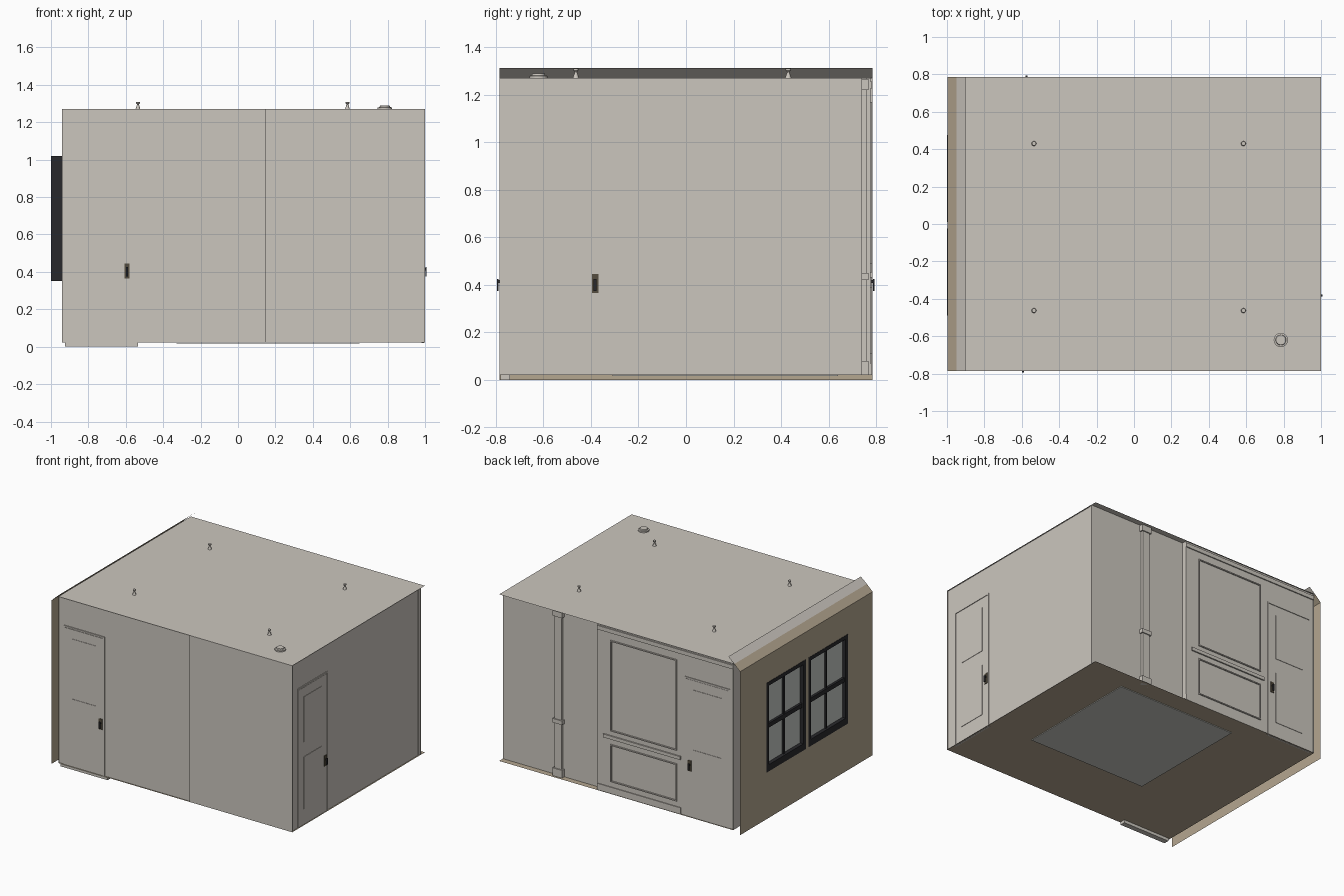
import bpy, bmesh, math
from mathutils import Matrix

if "Cube" in bpy.data.objects:
    bpy.data.objects.remove(bpy.data.objects["Cube"])


def mat(name, r, g, b):
    m = bpy.data.materials.new(name)
    m.diffuse_color = (r, g, b, 1)
    m.use_nodes = True
    m.node_tree.nodes["Principled BSDF"].inputs["Base Color"].default_value = m.diffuse_color
    return m


PLASTER = mat("warm white plaster", 0.60, 0.565, 0.515)
TAN = mat("tan", 0.46, 0.385, 0.28)
BLACK = mat("window black", 0.022, 0.022, 0.025)
GLASS = mat("pale glass", 0.55, 0.57, 0.55)
BRASS = mat("dark bronze", 0.09, 0.075, 0.05)
RUG = mat("pale grey rug", 0.58, 0.58, 0.54)


def finish(name, bm, material):
    me = bpy.data.meshes.new(name)
    bm.to_mesh(me)
    bm.free()
    me.materials.append(material)
    ob = bpy.data.objects.new(name, me)
    bpy.context.collection.objects.link(ob)
    return ob


def block(name, x, y, z, material):
    """Box from (min, max) ranges; a range with no depth gives a flat sheet."""
    rng = [x, y, z]
    bm = bmesh.new()
    flat = [i for i in range(3) if abs(rng[i][1] - rng[i][0]) < 1e-6]
    if flat:
        k = flat[0]
        a, b = [i for i in range(3) if i != k]
        vs = []
        for i, j in ((0, 0), (1, 0), (1, 1), (0, 1)):
            p = [0, 0, 0]
            p[k], p[a], p[b] = rng[k][0], rng[a][i], rng[b][j]
            vs.append(bm.verts.new(p))
        bm.faces.new(vs)
    else:
        size = [r[1] - r[0] for r in rng]
        mid = [(r[1] + r[0]) / 2 for r in rng]
        bmesh.ops.create_cube(bm, size=1, matrix=Matrix.Translation(mid) @ Matrix.Diagonal((*size, 1)))
    return finish(name, bm, material)


def lathe(name, x, y, profile, material, n=16):
    bm = bmesh.new()
    rings = [[bm.verts.new((x + r * math.cos(2 * math.pi * i / n), y + r * math.sin(2 * math.pi * i / n), z))
              for i in range(n)] for r, z in profile]
    for p, q in zip(rings, rings[1:]):
        for i in range(n):
            bm.faces.new((p[i], p[(i + 1) % n], q[(i + 1) % n], q[i]))
    bm.faces.new(rings[-1])
    bm.faces.new(rings[0][::-1])
    return finish(name, bm, material)


def on_wall(axis, name, along, depth, z, material):
    """Block on a wall running along x or along y."""
    depth = tuple(sorted(depth))
    if axis == "x":
        return block(name, along, depth, z, material)
    return block(name, depth, along, z, material)


def moulding(axis, name, along, depth, z, w=0.008):
    """Thin rectangular frame lying on a wall."""
    (a0, a1), (z0, z1) = along, z
    for part, a, h in (("left", (a0, a0 + w), z), ("right", (a1 - w, a1), z),
                       ("bottom", along, (z0, z0 + w)), ("top", along, (z1 - w, z1))):
        on_wall(axis, f"{name}_{part}", a, depth, h, PLASTER)


def door(axis, name, along, face, out, handle, back):
    """Door slab with casing lines, two panels and a lever handle."""
    a0, a1 = along
    on_wall(axis, name + "_slab", along, (back, face), (0.02, 1.05), PLASTER)
    t = face + out * 0.003
    w = 0.009
    on_wall(axis, name + "_casing_left", (a0 - w, a0), (back, t), (0.02, 1.065), PLASTER)
    on_wall(axis, name + "_casing_right", (a1, a1 + w), (back, t), (0.02, 1.065), PLASTER)
    on_wall(axis, name + "_casing_top", along, (back, t), (1.055, 1.065), PLASTER)
    for i, z in enumerate(((0.14, 0.53), (0.64, 0.98))):
        on_wall(axis, f"{name}_panel_{i}", (a0 + 0.06, a1 - 0.06), (face, t), z, PLASTER)
    h = handle
    on_wall(axis, name + "_handle_plate", (h - 0.014, h + 0.014), (face, face + out * 0.004), (0.365, 0.445), BRASS)
    on_wall(axis, name + "_handle_neck", (h - 0.005, h + 0.005), (face, face + out * 0.014), (0.408, 0.42), BLACK)
    on_wall(axis, name + "_handle_lever", (h - 0.006, h + 0.006), (face + out * 0.01, face + out * 0.016),
            (0.375, 0.425), BLACK)


Y = 0.785
Z0, Z1 = 0.022, 1.27

# floor, rug and ceiling
block("floor", (-0.94, 1), (-Y, Y), (Z0, Z0), TAN)
block("rug", (-0.33, 0.65), (-0.31, 0.64), (0.016, 0.021), RUG)
block("ceiling", (-0.94, 1), (-Y, Y), (Z1, Z1), PLASTER)

# front wall in two depths, with the step between
block("front_wall_left", (-0.94, 0.146), (-0.775, -0.775), (Z0, Z1), PLASTER)
block("front_wall_right", (0.146, 1), (-Y, -Y), (Z0, Z1), PLASTER)
block("front_wall_step", (0.146, 0.146), (-Y, -0.775), (Z0, Z1), PLASTER)
block("front_threshold", (-0.925, -0.535), (-0.78, -0.74), (0, Z0), PLASTER)
door("x", "front_door", (-0.888, -0.57), -0.779, -1, -0.593, -0.74)

# right wall
block("right_wall", (0.99, 0.99), (-Y, 0.74), (Z0, Z1), PLASTER)
door("y", "right_door", (-0.70, -0.362), 0.992, 1, -0.382, 0.98)
block("right_wall_corner_trim", (0.985, 0.994), (0.72, 0.74), (Z0, Z1), PLASTER)

# back wall: recessed bay with a pilaster, and a panelled part standing forward
block("back_wall_bay", (0.19, 1), (0.74, 0.74), (Z0, Z1), PLASTER)
block("back_wall_step", (0.19, 0.19), (0.74, 0.775), (Z0, Z1), PLASTER)
block("back_wall_panelled", (-0.94, 0.19), (0.775, 0.775), (Z0, Z1), PLASTER)
block("pilaster", (0.50, 0.56), (0.74, 0.76), (Z0, Z1), PLASTER)
for nm, z in (("base", (Z0, 0.08)), ("band", (0.42, 0.45)), ("cap", (1.22, 1.265))):
    block("pilaster_" + nm, (0.49, 0.57), (0.74, 0.768), z, PLASTER)
block("chair_rail", (-0.50, 0.14), (0.775, 0.785), (0.43, 0.455), PLASTER)
block("baseboard", (-0.50, 0.19), (0.775, 0.781), (Z0, 0.07), PLASTER)
block("cornice", (-0.94, 0.19), (0.775, 0.783), (1.225, 1.255), PLASTER)
moulding("x", "upper_panel", (-0.47, 0.08), (0.775, 0.783), (0.49, 1.17))
moulding("x", "lower_panel", (-0.47, 0.08), (0.775, 0.783), (0.11, 0.39))
door("x", "back_door", (-0.90, -0.545), 0.777, 1, -0.575, 0.765)

# outer left wall sheet around the window opening
XW = -0.998
WY0, WY1, WZ0, WZ1 = -0.49, 0.475, 0.35, 1.02
EZ = 1.225
for nm, y, z in (("lower", (-Y, Y), (0, WZ0)), ("upper", (-Y, Y), (WZ1, EZ)),
                 ("front", (-Y, WY0), (WZ0, WZ1)), ("back", (WY1, Y), (WZ0, WZ1)),
                 ("middle", (-0.03, 0.015), (WZ0, WZ1))):
    block("outer_wall_" + nm, (XW, XW), y, z, TAN)
block("inner_left_wall", (-0.94, -0.94), (-Y, Y), (Z0, Z1), PLASTER)

# two sash windows
for nm, y0, y1 in (("front", WY0, -0.025), ("back", 0.01, WY1)):
    X = (-1, -0.94)
    f = 0.028
    zm, ym = (WZ0 + WZ1) / 2, (y0 + y1) / 2
    block(f"{nm}_window_jamb_a", X, (y0, y0 + f), (WZ0, WZ1), BLACK)
    block(f"{nm}_window_jamb_b", X, (y1 - f, y1), (WZ0, WZ1), BLACK)
    block(f"{nm}_window_head", X, (y0, y1), (WZ1 - f, WZ1), BLACK)
    block(f"{nm}_window_sill", X, (y0, y1), (WZ0, WZ0 + 0.05), BLACK)
    block(f"{nm}_window_meeting_rail", (-0.99, -0.95), (y0, y1), (zm - 0.016, zm + 0.016), BLACK)
    block(f"{nm}_window_muntin", (-0.985, -0.955), (ym - 0.007, ym + 0.007), (WZ0, WZ1), BLACK)
    block(f"{nm}_window_glass", (-0.972, -0.972), (y0, y1), (WZ0, WZ1), GLASS)

# sloping eave in two strips
for nm, p, q, m in (("lower", (XW, EZ), (-0.95, 1.27), TAN), ("upper", (-0.95, 1.27), (-0.90, 1.312), PLASTER)):
    bm = bmesh.new()
    bm.faces.new([bm.verts.new(v) for v in ((p[0], -Y, p[1]), (q[0], -Y, q[1]), (q[0], Y, q[1]), (p[0], Y, p[1]))])
    finish("eave_" + nm, bm, m)

# ceiling fittings
for i, x in enumerate((-0.535, 0.585)):
    for j, y in enumerate((-0.463, 0.43)):
        lathe(f"ceiling_fitting_{i}{j}", x, y, ((0.013, 1.27), (0.005, 1.295), (0.011, 1.302), (0.011, 1.309)), PLASTER)
lathe("ceiling_disc", 0.785, -0.62, ((0.038, 1.27), (0.038, 1.279), (0.028, 1.281), (0.026, 1.289)), PLASTER, 32)
